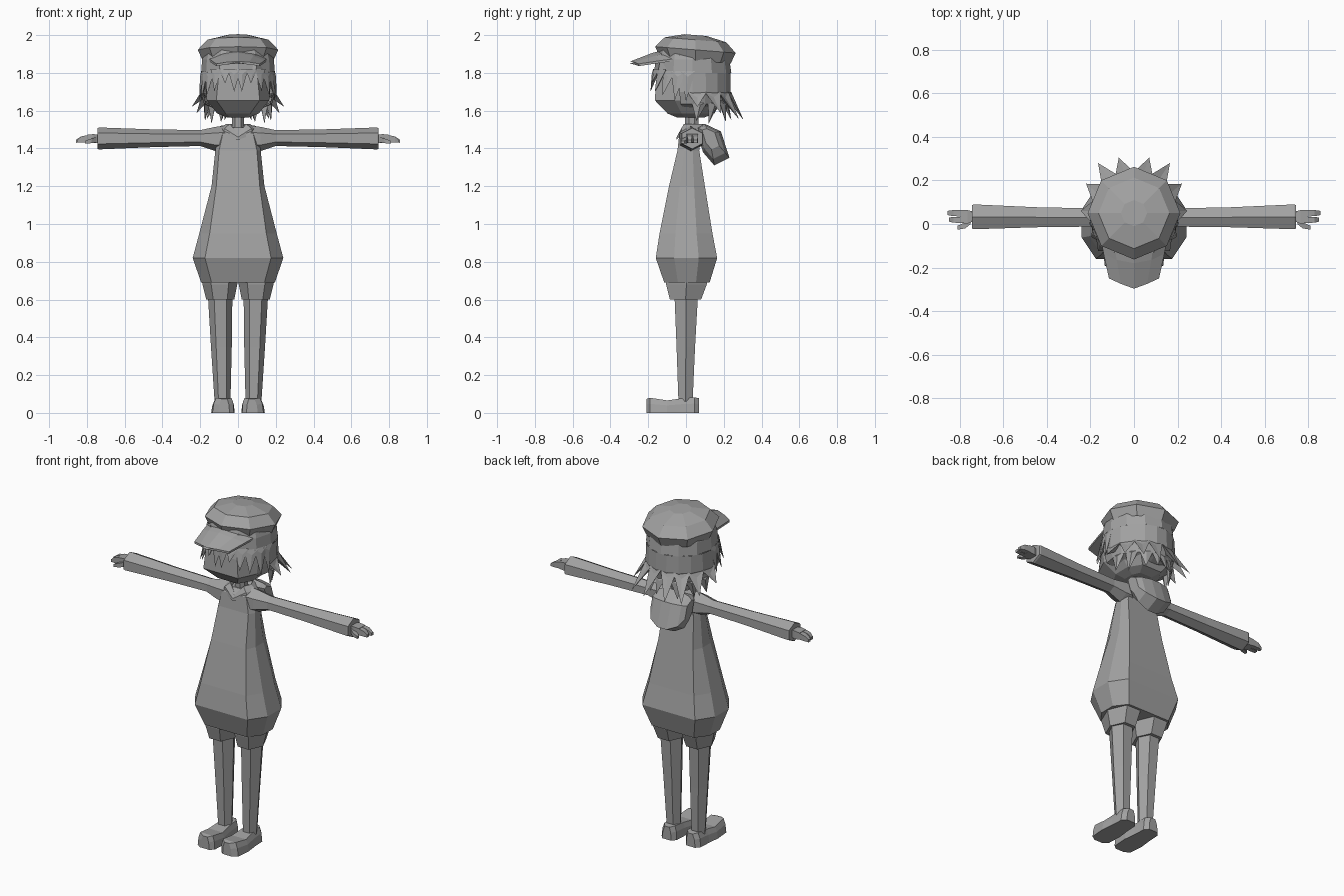
import bpy, bmesh, math

if "Cube" in bpy.data.objects:
    bpy.data.objects.remove(bpy.data.objects["Cube"])

grey = bpy.data.materials.new("plain_grey")
grey.diffuse_color = (0.36, 0.36, 0.36, 1)
grey.use_nodes = True
grey.node_tree.nodes["Principled BSDF"].inputs["Base Color"].default_value = grey.diffuse_color


def mesh(name, verts, faces, mirror=False):
    bm = bmesh.new()
    vs = [bm.verts.new(v) for v in verts]
    for f in faces:
        bm.faces.new([vs[i] for i in f])
    bmesh.ops.recalc_face_normals(bm, faces=bm.faces)
    me = bpy.data.meshes.new(name)
    bm.to_mesh(me)
    bm.free()
    me.materials.append(grey)
    ob = bpy.data.objects.new(name, me)
    bpy.context.collection.objects.link(ob)
    if mirror:
        ob.modifiers.new("mirror", 'MIRROR')
    return ob


def loft(name, rings, mirror=False, closed=True, caps=True):
    """Skin a list of equal-length rings with quads."""
    n = len(rings[0])
    faces = []
    for r in range(len(rings) - 1):
        for i in range(n if closed else n - 1):
            j = (i + 1) % n
            faces.append((r * n + i, r * n + j, r * n + n + j, r * n + n + i))
    if caps and closed:
        faces += [tuple(range(n)), tuple(range((len(rings) - 1) * n, len(rings) * n))]
    return mesh(name, [v for r in rings for v in r], faces, mirror)


def octagon(z, w, a, yf, yb, cx=0):
    """Eight-sided section with flat front and back of half-width a."""
    d = yb - yf
    half = [(a, yf), (w, yf + .3 * d), (w, yf + .7 * d), (a, yb)]
    return [(cx + x, y, z) for x, y in half] + [(cx - x, y, z) for x, y in reversed(half)]


def hexagon(z, cx, rx, yf, yb):
    """Six-sided section with flat front and back."""
    m = (yf + yb) / 2
    return [(cx + x * rx, y, z) for x, y in
            ((.5, yf), (1, m), (.5, yb), (-.5, yb), (-1, m), (-.5, yf))]


# Long loose top
loft("tunic", [octagon(*r) for r in (
    (.69, .195, .14, -.115, .125), (.82, .24, .175, -.16, .165),
    (.95, .205, .15, -.14, .14), (1.2, .14, .115, -.09, .10),
    (1.39, .12, .10, -.045, .07), (1.48, .105, .08, -.035, .08),
    (1.51, .06, .045, -.01, .07))])

# Shorts, legs and shoes
loft("shorts", [hexagon(*r) for r in (
    (.74, .095, .105, -.11, .115), (.68, .096, .092, -.105, .11),
    (.60, .094, .074, -.085, .08))], True)
loft("leg", [hexagon(*r) for r in (
    (.64, .094, .066, -.062, .065), (.60, .094, .064, -.06, .062),
    (.35, .088, .055, -.05, .048), (.06, .082, .042, -.04, .035))], True)


def shoe_section(y, x0, x1, top):
    return [(x0, y, 0), (x1, y, 0), (x1 - .006, y, top * .6),
            (x1 - .018, y, top), (x0 + .012, y, top), (x0 + .003, y, top * .6)]


loft("shoe", [shoe_section(*r) for r in (
    (-.21, .045, .105, .074), (-.19, .022, .135, .08), (-.10, .018, .142, .066),
    (-.03, .026, .134, .076), (.045, .03, .13, .082), (.07, .05, .11, .078))], True)


# Sleeves with flared cuffs
def sleeve_section(x, cy, cz, ry, rz):
    return [(x, cy + ry * p, cz + rz * q) for p, q in
            ((0, 1), (-1, .5), (-1, -.5), (0, -1), (1, -.5), (1, .5))]


loft("sleeve", [sleeve_section(*r) for r in (
    (.07, .025, 1.45, .06, .07), (.12, .025, 1.45, .055, .064),
    (.20, .03, 1.455, .042, .042), (.45, .031, 1.454, .046, .047),
    (.735, .033, 1.453, .057, .058), (.745, .033, 1.453, .054, .055))], True)


# Hands: palm with finger slabs and a thumb
def box_section(x, y0, y1, z0, z1):
    return [(x, y0, z0), (x, y1, z0), (x, y1, z1), (x, y0, z1)]


loft("palm", [box_section(*r) for r in (
    (.73, .015, .055, 1.43, 1.47), (.765, .002, .064, 1.428, 1.476),
    (.80, .005, .064, 1.432, 1.472))], True)
for k, (y0, y1, end) in enumerate(((.005, .033, .85), (.035, .064, .857))):
    loft("fingers_%d" % k, [box_section(*r) for r in (
        (.795, y0, y1, 1.433, 1.471), (.83, y0 + .001, y1, 1.432, 1.464),
        (end, y0 + .006, y1 - .004, 1.43, 1.446))], True)
loft("thumb", [box_section(*r) for r in (
    (.75, .0, .025, 1.432, 1.46), (.775, -.02, .008, 1.428, 1.453),
    (.81, -.026, -.008, 1.425, 1.44))], True)

# Neck and face
loft("neck", [octagon(z, .032, .016, -.005, .065) for z in (1.46, 1.62)])
loft("head", [octagon(*r) for r in (
    (1.565, .06, .04, -.05, .10), (1.585, .11, .065, -.098, .15),
    (1.655, .165, .115, -.165, .19), (1.76, .175, .105, -.158, .20),
    (1.90, .165, .09, -.13, .19))])


# Collar round the neck, dipping to a V in front
def collar_ring(rx, ry, z, dip):
    ring = []
    for i in range(8):
        a = math.tau * i / 8 - math.pi / 2
        ring.append((rx * math.cos(a), .035 + ry * math.sin(a), z - (dip if i == 0 else 0)))
    return ring


loft("collar", [collar_ring(*r) for r in (
    (.115, .085, 1.475, .03), (.10, .085, 1.505, .045),
    (.062, .065, 1.53, .05), (.045, .05, 1.50, .03))], caps=False)

# Hood hanging down the back
profile = ((.05, 1.515), (.10, 1.53), (.185, 1.49), (.23, 1.35), (.15, 1.31), (.09, 1.38))
hood = []
for x, s in ((-.115, .5), (-.09, .8), (-.03, 1), (.03, 1), (.09, .8), (.115, .5)):
    hood.append([(x, .12 + (y - .12) * s, 1.48 + (z - 1.48) * s) for y, z in profile])
loft("hood", hood)


# Hair: a full crown band, and a lower shell open at the face
def round_point(deg, rx, ry, z):
    a = math.radians(deg)
    return (rx * math.cos(a), .035 + ry * math.sin(a), z)


loft("hair_crown", [[round_point(d, rx, ry, z) for d in range(0, 360, 30)]
                    for rx, ry, z in ((.175, .18, 1.92), (.19, .195, 1.87), (.195, .205, 1.80))],
     caps=False)
loft("hair_back", [[round_point(d, rx, ry, z) for d in range(-20, 201, 20)]
                   for rx, ry, z in ((.195, .203, 1.80), (.198, .205, 1.70), (.18, .188, 1.635),
                                     (.12, .13, 1.61))],
     closed=False)


def locks(name, items, rx, ry, z, drop):
    """Pointed tufts: start angle, end angle, tip; each has a ridge and a thin inside."""
    verts, faces = [], []
    for a0, a1, tip in items:
        o, m = len(verts), (a0 + a1) / 2
        verts += [round_point(a0, rx, ry, z), round_point(a1, rx, ry, z),
                  round_point(m, rx + .008, ry + .008, z - drop),
                  round_point(m, rx - .025, ry - .025, z - drop), tip]
        faces += [(o, o + 1, o + 2), (o, o + 2, o + 4), (o + 2, o + 1, o + 4),
                  (o + 1, o + 3, o + 4), (o + 3, o, o + 4), (o, o + 3, o + 1)]
    return mesh(name, verts, faces, True)


locks("hair_back_tufts", (
    (-8, 22, (.245, .06, 1.62)), (18, 46, (.22, .185, 1.585)),
    (42, 68, (.165, .28, 1.555)), (64, 90, (.07, .305, 1.55))), .197, .204, 1.70, .03)
locks("hair_low_tufts", (
    (-2, 26, (.175, .055, 1.545)), (26, 50, (.14, .12, 1.53)),
    (50, 76, (.09, .21, 1.54)), (72, 95, (.03, .24, 1.55))), .178, .186, 1.65, .02)
locks("hair_side_locks", (
    (-50, -26, (.165, -.125, 1.68)), (-34, -10, (.195, -.06, 1.655)),
    (-18, 4, (.205, .0, 1.65))), .195, .205, 1.81, .03)
locks("hair_fringe", (
    (-62, -42, (.125, -.165, 1.70)), (-78, -58, (.068, -.182, 1.745)),
    (-94, -74, (.02, -.188, 1.70))), .195, .21, 1.82, .03)


# Cap: eight-sided, tilted slightly to the back
def cap_ring(r, z):
    ring = []
    for i in range(8):
        a = math.tau * i / 8
        y = r * math.sin(a)
        ring.append((r * math.cos(a), .05 + y, z - .08 * y))
    return ring


loft("cap", [cap_ring(*r) for r in (
    (.17, 1.885), (.187, 1.865), (.213, 1.922), (.163, 1.975), (.06, 2.0), (.01, 2.0))])


# Brim: arched plate, pointed at the middle
def brim_row(pts, t):
    return [(s * x, y, z + t) for s, x, y, z in
            [(-1, *p) for p in pts[:0:-1]] + [(1, *p) for p in pts]]


rows = (((0, -.10, 1.925), (.09, -.09, 1.91), (.155, -.06, 1.875)),
        ((0, -.18, 1.905), (.08, -.165, 1.89), (.14, -.135, 1.865)),
        ((0, -.297, 1.86), (.06, -.275, 1.857), (.115, -.25, 1.848)))
loft("cap_brim", [brim_row(p, 0) + brim_row(p, -.012)[::-1] for p in rows])
